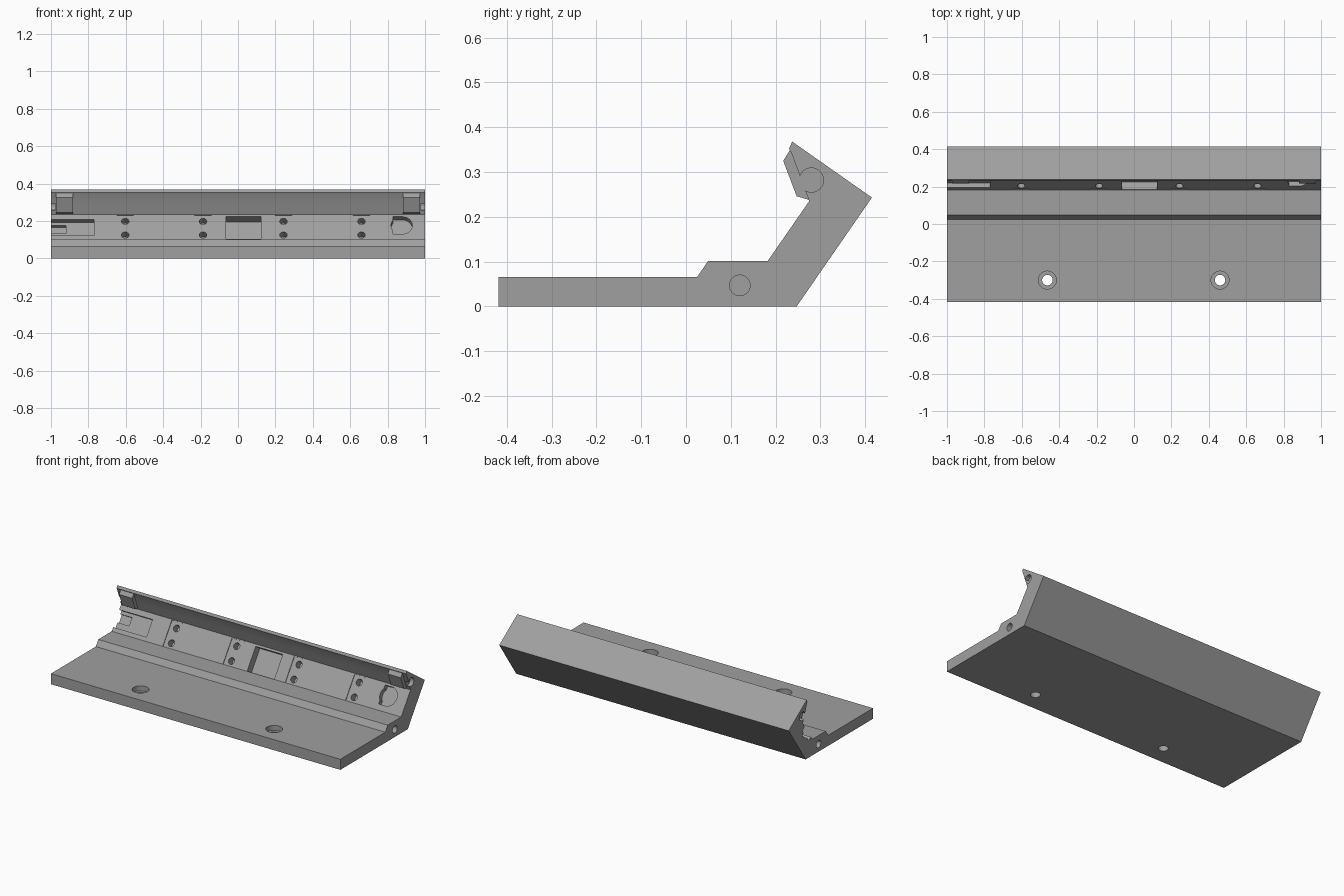
import bpy, bmesh, math
from mathutils import Matrix, Vector

if "Cube" in bpy.data.objects:
    bpy.data.objects.remove(bpy.data.objects["Cube"])

grey = bpy.data.materials.new("grey")
grey.diffuse_color = (0.35, 0.35, 0.35, 1)
grey.use_nodes = True
grey.node_tree.nodes["Principled BSDF"].inputs["Base Color"].default_value = grey.diffuse_color


def make(name, bm):
    bmesh.ops.recalc_face_normals(bm, faces=bm.faces)
    me = bpy.data.meshes.new(name)
    bm.to_mesh(me)
    bm.free()
    me.materials.append(grey)
    ob = bpy.data.objects.new(name, me)
    bpy.context.collection.objects.link(ob)
    return ob


def extrude_x(name, pts, x0, x1):
    """Extrude a (y, z) profile along x."""
    bm = bmesh.new()
    f = bm.faces.new([bm.verts.new((x0, y, z)) for y, z in pts])
    r = bmesh.ops.extrude_face_region(bm, geom=[f])
    vs = [v for v in r["geom"] if isinstance(v, bmesh.types.BMVert)]
    bmesh.ops.translate(bm, verts=vs, vec=(x1 - x0, 0, 0))
    return make(name, bm)


def cylinder(p0, p1, r):
    p0, p1 = Vector(p0), Vector(p1)
    d = p1 - p0
    m = Matrix.Translation((p0 + p1) / 2) @ d.to_track_quat('Z', 'Y').to_matrix().to_4x4()
    bm = bmesh.new()
    bmesh.ops.create_cone(bm, cap_ends=True, segments=32, radius1=r, radius2=r,
                          depth=d.length, matrix=m)
    return make("cutter", bm)


def cut(ob, cutter):
    mod = ob.modifiers.new("cut", 'BOOLEAN')
    mod.operation, mod.solver, mod.object = 'DIFFERENCE', 'EXACT', cutter
    bpy.context.view_layer.update()
    ev = ob.evaluated_get(bpy.context.evaluated_depsgraph_get())
    me = bpy.data.meshes.new_from_object(ev)
    ob.modifiers.clear()
    ob.data = me
    bpy.data.objects.remove(cutter)


# Frame of the sloped inner wall: u runs up it, n runs into it
O = Vector((0, 0.182, 0.101))
U = Vector((0, 0.093, 0.134)).normalized()
N = Vector((0, U.z, -U.y))


def wall(x, s, d):
    return O + Vector((x, 0, 0)) + U * s + N * d


def wall_box(x0, x1, s0, s1, depth, out=0.008):
    pts = [wall(0, s, d) for s, d in ((s0, -out), (s1, -out), (s1, depth), (s0, depth))]
    return extrude_x("cutter", [(p.y, p.z) for p in pts], x0, x1)


# Bracket: foot plate, ledge, leaning wall and overhanging hood
body = extrude_x("bracket", [
    (-0.418, 0), (0.247, 0), (0.415, 0.243), (0.237, 0.368), (0.23, 0.352),
    (0.235, 0.343), (0.275, 0.235), (0.182, 0.101), (0.049, 0.101),
    (0.025, 0.066), (-0.418, 0.066)], -1, 1)

# Countersunk mounting holes
for x in (-0.463, 0.46):
    cut(body, cylinder((x, -0.3, -0.1), (x, -0.3, 0.2), 0.028))
    cut(body, cylinder((x, -0.3, 0.035), (x, -0.3, 0.2), 0.048))

# Bores in both ends
for e in (-1, 1):
    cut(body, cylinder((e * 0.9, 0.12, 0.047), (e * 1.1, 0.12, 0.047), 0.023))
    cut(body, cylinder((e * 0.975, 0.28, 0.282), (e * 1.1, 0.28, 0.282), 0.027))

# Wall pockets: middle, left end with a deeper step, rounded right slot
cut(body, wall_box(-0.065, 0.122, 0.002, 0.15, 0.05))
cut(body, wall_box(-1.05, -0.77, 0.025, 0.13, 0.028))
cut(body, wall_box(-1.05, -0.92, 0.06, 0.11, 0.045, 0.002))
cut(body, wall_box(0.83, 0.876, 0.035, 0.149, 0.03))
cut(body, cylinder(wall(0.875, 0.092, -0.008), wall(0.875, 0.092, 0.03), 0.057))

# Shallow pads with paired screw holes
for x in (-0.603, -0.187, 0.243, 0.66):
    cut(body, wall_box(x - 0.045, x + 0.045, 0.002, 0.158, 0.004, 0.003))
    for s in (0.032, 0.121):
        cut(body, cylinder(wall(x, s, -0.01), wall(x, s, 0.05), 0.02))

# Clip blocks under the hood
clips = []
for name, x0 in (("left_clip", -0.973), ("right_clip", 0.883)):
    clips.append(extrude_x(name, [(0.232, 0.349), (0.217, 0.325), (0.247, 0.246),
                                  (0.274, 0.238), (0.285, 0.26), (0.25, 0.34)],
                           x0, x0 + 0.09))

# Smooth bore walls, sharp edges elsewhere
bpy.ops.object.select_all(action='DESELECT')
body.select_set(True)
bpy.context.view_layer.objects.active = body
bpy.ops.object.shade_smooth_by_angle(angle=math.radians(25))
